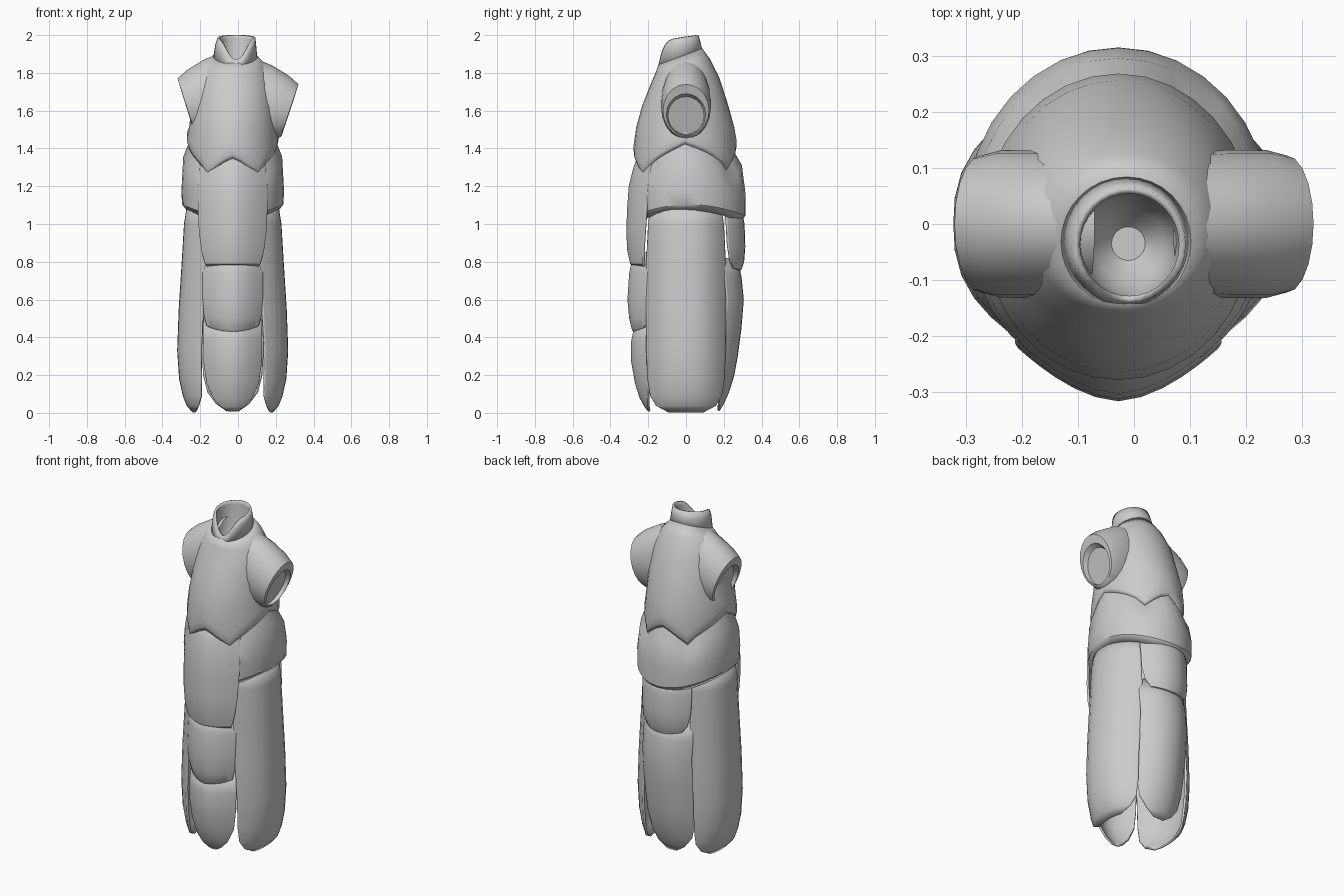
import bpy, bmesh, math
from mathutils import Vector

CX = -0.028          # the garment hangs slightly off-centre
N = 32


def finish(name, rows, closed=True, cap=False, thick=0.012):
    """Skin a list of point rows into a thin cloth shell."""
    bm = bmesh.new()
    vr = [[bm.verts.new(p) for p in row] for row in rows]
    n = len(vr[0])
    for a, b in zip(vr, vr[1:]):
        for i in range(n if closed else n - 1):
            j = (i + 1) % n
            bm.faces.new((a[i], a[j], b[j], b[i]))
    if cap:
        bm.faces.new(vr[-1])
    bmesh.ops.recalc_face_normals(bm, faces=bm.faces)
    me = bpy.data.meshes.new(name)
    bm.to_mesh(me)
    bm.free()
    ob = bpy.data.objects.new(name, me)
    bpy.context.collection.objects.link(ob)
    if thick:
        m = ob.modifiers.new("cloth", 'SOLIDIFY')
        m.thickness = thick
        m.offset = 0
    bpy.ops.object.select_all(action='DESELECT')
    ob.select_set(True)
    bpy.context.view_layer.objects.active = ob
    bpy.ops.object.shade_smooth_by_angle(angle=math.radians(35))
    return ob


def ring(cx, rx, yf, yb, zf):
    """Ellipse from yf (front) to yb (back); zf gives height by angle, 0 = front."""
    out = []
    for i in range(N):
        t = 2 * math.pi * i / N
        z = zf(t) if callable(zf) else zf
        out.append((cx + rx * math.sin(t),
                    (yf + yb) / 2 - (yb - yf) / 2 * math.cos(t), z))
    return out


def tilt(front, back):
    return lambda t: (front + back) / 2 + (front - back) / 2 * math.cos(t)


# upper tunic with a hem that drops to four points
def hem(t, lift=0.0):
    a = math.degrees(math.asin(min(1, abs(math.sin(t)))))
    if a < 33.75:
        z = 1.365 - 0.09 * (a / 33.75) ** 1.3
    else:
        z = 1.275 + 0.15 * ((a - 33.75) / 56.25) ** 0.7
    return z - 0.015 * math.cos(t) + lift


finish("upper_tunic", [
    ring(-0.015, 0.105, -0.138, 0.078, tilt(1.85, 1.93)),
    ring(-0.018, 0.160, -0.155, 0.122, tilt(1.80, 1.87)),
    ring(-0.02, 0.195, -0.185, 0.172, tilt(1.73, 1.77)),
    ring(-0.022, 0.215, -0.228, 0.220, 1.62),
    ring(CX, 0.226, -0.258, 0.25, 1.51),
    ring(CX, 0.236, -0.272, 0.262, lambda t: hem(t, 0.06)),
    ring(CX, 0.236, -0.270, 0.260, lambda t: hem(t, 0.02)),
    ring(CX, 0.230, -0.262, 0.252, hem)])


# notched stand-up collar with an inner bowl
def collar_top(t, lift=0.0):
    c = math.cos(t)
    return 2.0 + lift - 0.015 * (1 + c) - 0.1 * max(0, c) ** 4


finish("collar", [
    ring(-0.015, 0.112, -0.142, 0.083, tilt(1.83, 1.91)),
    ring(-0.012, 0.102, -0.139, 0.07, lambda t: collar_top(t, -0.035)),
    ring(-0.008, 0.094, -0.134, 0.06, collar_top)])
finish("neck_lining", [
    ring(-0.008, 0.090, -0.129, 0.055, lambda t: collar_top(t, -0.015)),
    ring(-0.01, 0.084, -0.12, 0.048, tilt(1.82, 1.87)),
    ring(-0.01, 0.065, -0.10, 0.03, 1.78),
    ring(-0.01, 0.03, -0.065, -0.005, 1.74)], cap=True, thick=0)

# short cap sleeves, each with a recessed opening
for name, s, dz in (("right_sleeve", 1, 0), ("left_sleeve", -1, 0.03)):
    rows = []
    # top (x, z), bottom (x, z), half depth
    for xt, zt, xb, zb, hy in ((0.07, 1.885, 0.10, 1.45, 0.125),
                               (0.18, 1.84, 0.15, 1.45, 0.132),
                               (0.27, 1.785, 0.20, 1.45, 0.132),
                               (0.32, 1.74, 0.225, 1.46, 0.122),
                               (0.305, 1.69, 0.232, 1.47, 0.104),
                               (0.275, 1.675, 0.21, 1.475, 0.096)):
        row = []
        for i in range(20):
            t = 2 * math.pi * i / 20
            k = (1 + math.cos(t)) / 2
            row.append((s * (xb + (xt - xb) * k), hy * math.sin(t),
                        zb + (zt - zb) * k + dz * (0.5 + k / 2)))
        rows.append(row)
    finish(name, rows, cap=True, thick=0)


# middle layer wrapping the waist, tucked under the tunic hem
def waist_hem(t):
    return 1.045 - 0.03 * math.cos(2 * t)


finish("waist_layer", [
    ring(CX, 0.212, -0.235, 0.23, lambda t: hem(t, 0.07)),
    ring(CX, 0.228, -0.255, 0.25, lambda t: hem(t, 0.0)),
    ring(CX, 0.256, -0.275, 0.290, lambda t: hem(t, -0.07)),
    ring(CX, 0.266, -0.28, 0.308, 1.17),
    ring(CX, 0.262, -0.275, 0.309, lambda t: waist_hem(t) + 0.03),
    ring(CX, 0.238, -0.25, 0.285, waist_hem)])


def panel(name, ang, prof, bulge, power=2.2, cols=14, sag=0.0):
    """Hanging bowed panel; prof rows are (z, outward distance, half width)."""
    n = Vector((math.sin(ang), -math.cos(ang), 0))
    t = Vector((math.cos(ang), math.sin(ang), 0))
    wmax = max(p[2] for p in prof)
    rows = []
    for k, (z, d, w) in enumerate(prof):
        row = []
        f = (k / (len(prof) - 1)) ** 2
        for i in range(cols + 1):
            u = -math.cos(math.pi * i / cols)
            drop = bulge * (abs(u) * w / wmax) ** power
            p = n * (d - drop) + t * (u * w)
            row.append((p.x + CX, p.y, z + sag * f * u * u))
        rows.append(row)
    finish(name, rows, closed=False)


# long side panels
side = ((1.10, 0.236, 0.18), (1.0, 0.252, 0.196), (0.8, 0.264, 0.206),
        (0.55, 0.280, 0.208), (0.33, 0.288, 0.206), (0.18, 0.278, 0.200),
        (0.09, 0.258, 0.185), (0.04, 0.238, 0.155), (0.006, 0.208, 0.09))
panel("right_side_panel", math.pi / 2, side, 0.125, 2.6)
panel("left_side_panel", -math.pi / 2, side, 0.125, 2.6)

# front panels, overlapping from the waist down
panel("front_upper_panel", 0,
      ((1.38, 0.24, 0.16), (1.30, 0.272, 0.17), (1.20, 0.297, 0.18),
       (1.08, 0.306, 0.18), (0.96, 0.31, 0.175), (0.86, 0.305, 0.162),
       (0.79, 0.29, 0.142), (0.77, 0.265, 0.125)), 0.098, 1.7)
panel("front_middle_panel", 0,
      ((0.85, 0.27, 0.145), (0.74, 0.295, 0.155), (0.6, 0.304, 0.155),
       (0.5, 0.295, 0.148), (0.44, 0.28, 0.135), (0.415, 0.26, 0.12)),
      0.095, 1.8, sag=0.04)
panel("front_lower_panel", 0,
      ((0.5, 0.26, 0.15), (0.38, 0.284, 0.152), (0.27, 0.284, 0.15),
       (0.16, 0.265, 0.135), (0.08, 0.24, 0.1), (0.035, 0.215, 0.06),
       (0.01, 0.195, 0.02)), 0.09, 1.8)

# back panels, a short flap over a long tail
panel("back_upper_panel", math.pi,
      ((1.12, 0.28, 0.15), (1.0, 0.304, 0.16), (0.88, 0.308, 0.158),
       (0.8, 0.302, 0.142), (0.76, 0.288, 0.115), (0.75, 0.27, 0.1)),
      0.09, sag=0.02)
panel("back_tail_panel", math.pi,
      ((0.82, 0.265, 0.15), (0.72, 0.288, 0.16), (0.6, 0.3, 0.16),
       (0.45, 0.288, 0.16), (0.3, 0.268, 0.158), (0.2, 0.25, 0.152),
       (0.11, 0.222, 0.13), (0.05, 0.195, 0.085), (0.012, 0.172, 0.03)), 0.085)
